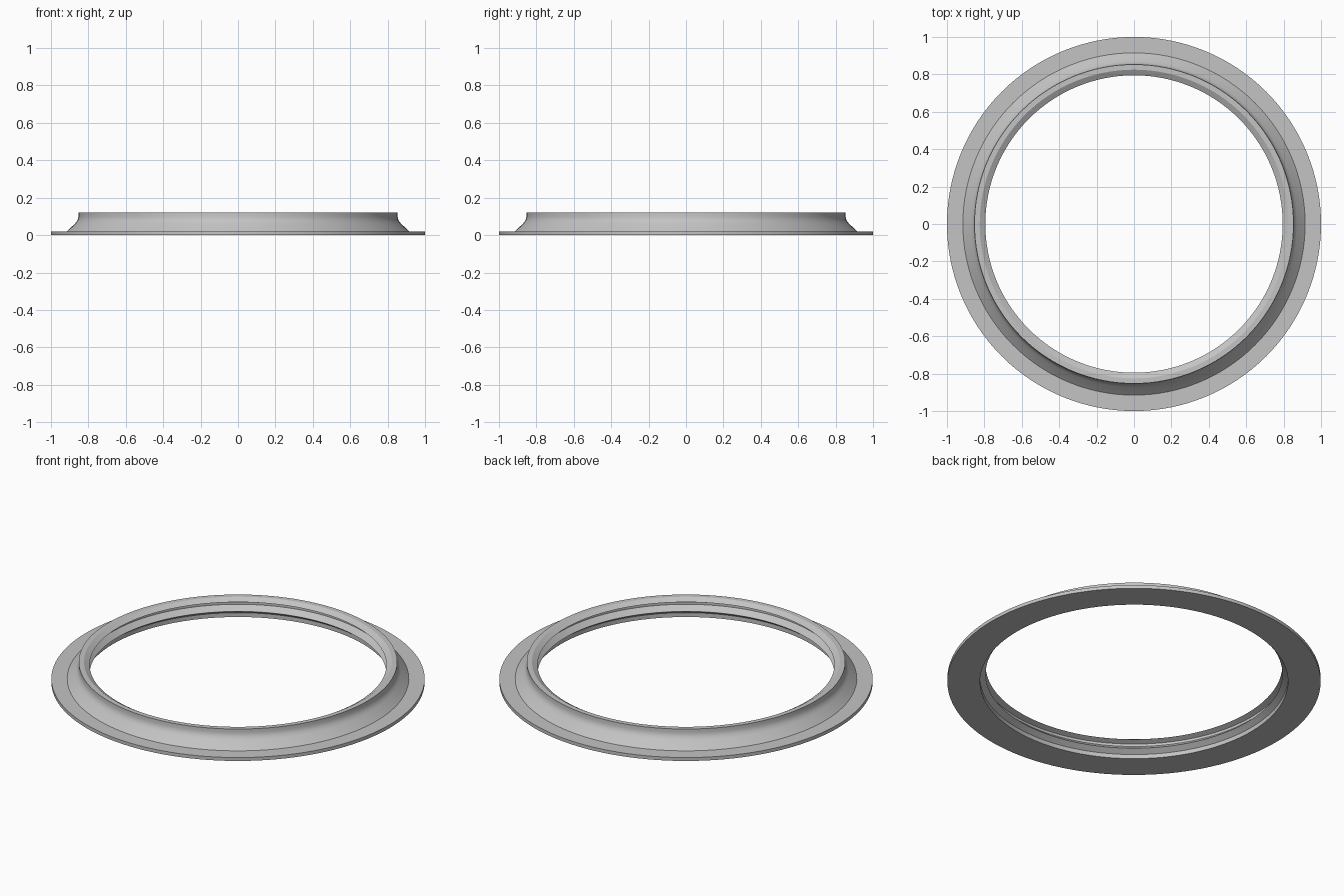
import bpy, bmesh, math
from mathutils import Matrix

cube = bpy.data.objects.get("Cube")
if cube:
    bpy.data.objects.remove(cube, do_unlink=True)

SEGMENTS = 128
BORE, LIP = 0.825, 0.795

# Plain grey material
grey = bpy.data.materials.new("light_grey")
grey.use_nodes = True
colour = (0.55, 0.55, 0.55, 1)
grey.diffuse_color = colour
grey.node_tree.nodes["Principled BSDF"].inputs["Base Color"].default_value = colour

# Outer side: flat flange, sloping shoulder, curved neck, upright collar
outer = [(1, 0), (1, 0.02), (0.915, 0.02), (0.872, 0.061), (0.862, 0.073),
         (0.856, 0.085), (0.853, 0.098), (0.853, 0.12)]
# Inner side: two pointed ridges standing out from the bore
inner = [(BORE, 0.12), (LIP, 0.102), (BORE, 0.09), (BORE, 0.075),
         (LIP, 0.047), (BORE, 0.025), (BORE, 0)]
profile = outer + inner


def lathe(name, points):
    """Turn a closed (radius, height) profile around the z axis."""
    bm = bmesh.new()
    rings = []
    for i in range(SEGMENTS):
        turn = Matrix.Rotation(math.tau * i / SEGMENTS, 3, 'Z')
        rings.append([bm.verts.new(turn @ Matrix.Translation((r, 0, z)).translation)
                      for r, z in points])
    n = len(points)
    for i in range(SEGMENTS):
        a, b = rings[i], rings[(i + 1) % SEGMENTS]
        for j in range(n):
            k = (j + 1) % n
            bm.faces.new((a[j], b[j], b[k], a[k]))
    bmesh.ops.recalc_face_normals(bm, faces=bm.faces)
    mesh = bpy.data.meshes.new(name)
    bm.to_mesh(mesh)
    bm.free()
    mesh.materials.append(grey)
    obj = bpy.data.objects.new(name, mesh)
    bpy.context.collection.objects.link(obj)
    return obj


ring = lathe("flanged_ring", profile)
bpy.ops.object.select_all(action='DESELECT')
ring.select_set(True)
bpy.context.view_layer.objects.active = ring
bpy.ops.object.shade_smooth_by_angle(angle=math.radians(25))
